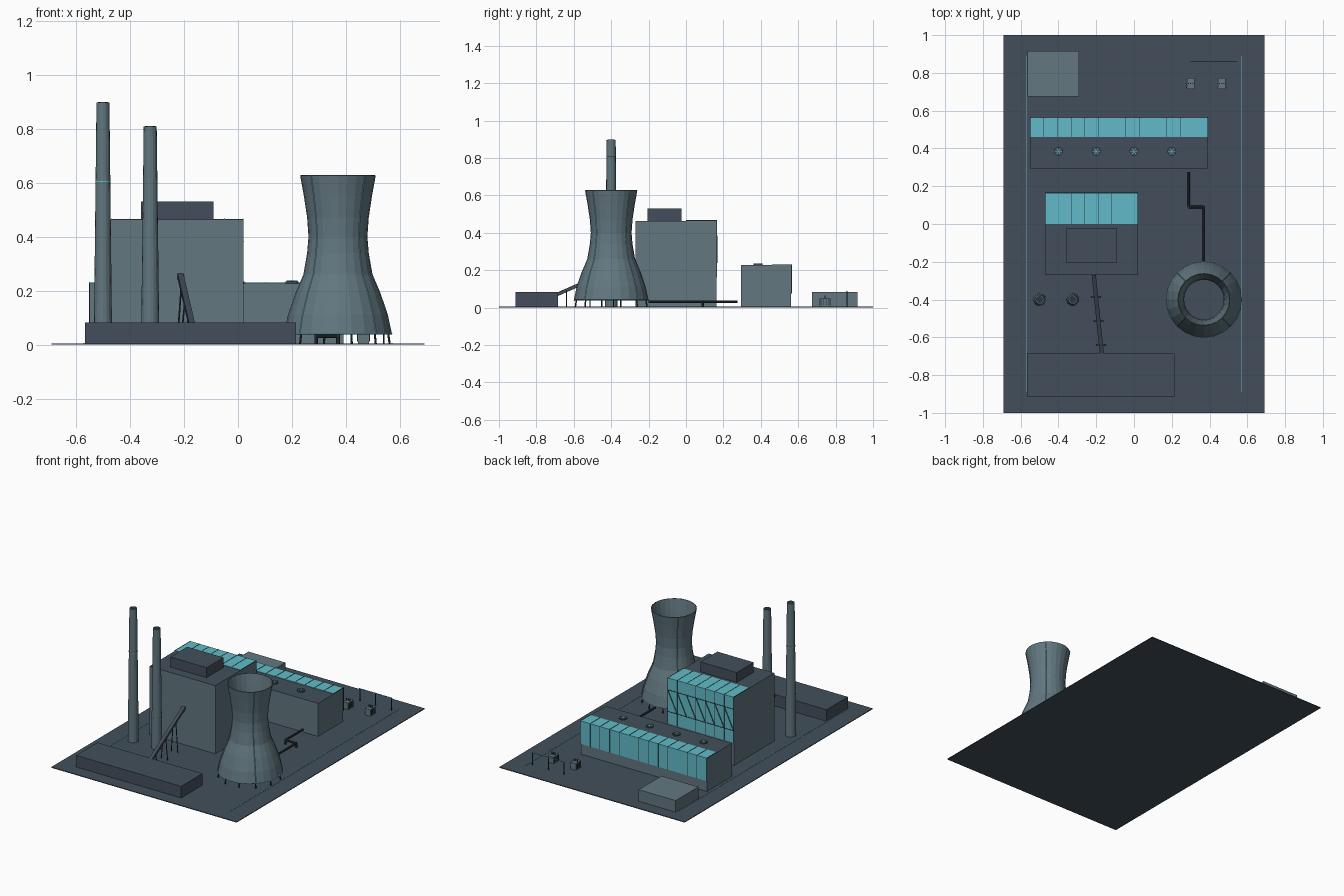
import bpy, bmesh, math
from mathutils import Vector

cube = bpy.data.objects.get("Cube")
if cube:
    bpy.data.objects.remove(cube, do_unlink=True)


def material(name, rgb):
    m = bpy.data.materials.new(name)
    m.use_nodes = True
    m.diffuse_color = (*rgb, 1)
    m.node_tree.nodes["Principled BSDF"].inputs["Base Color"].default_value = (*rgb, 1)
    return m


SLATE = material("dark slate", (0.056, 0.078, 0.105))
GREY = material("blue grey", (0.122, 0.185, 0.215))
TEAL = material("teal panel", (0.12, 0.5, 0.58))
STEEL = material("dark steel", (0.025, 0.037, 0.045))


def finish(bm, name, mat):
    mesh = bpy.data.meshes.new(name)
    bm.to_mesh(mesh)
    bm.free()
    mesh.materials.append(mat)
    ob = bpy.data.objects.new(name, mesh)
    bpy.context.collection.objects.link(ob)
    return ob


def box(name, xs, ys, zs, mat):
    """Box from its x, y and z ranges."""
    bm = bmesh.new()
    bmesh.ops.create_cube(bm, size=1)
    for v in bm.verts:
        v.co = [(r[0] + r[1]) / 2 + c * (r[1] - r[0]) for r, c in zip((xs, ys, zs), v.co)]
    return finish(bm, name, mat)


def beam(name, a, b, mat, r=0.004, r2=None, sides=6):
    """Straight, optionally tapered bar between two points."""
    a, b = Vector(a), Vector(b)
    bm = bmesh.new()
    bmesh.ops.create_cone(bm, cap_ends=True, segments=sides, radius1=r,
                          radius2=r if r2 is None else r2, depth=(b - a).length)
    ob = finish(bm, name, mat)
    ob.location = (a + b) / 2
    ob.rotation_euler = (b - a).to_track_quat('Z', 'Y').to_euler()
    return ob


def strip(name, a, b, mat, w, h):
    """Rectangular bar between two points, w wide and h high."""
    a, b = Vector(a), Vector(b)
    ob = box(name, (-w / 2, w / 2), (-h / 2, h / 2), (-(b - a).length / 2, (b - a).length / 2), mat)
    ob.location = (a + b) / 2
    ob.rotation_euler = (b - a).to_track_quat('Z', 'Y').to_euler()
    return ob


# Ground slab and painted boundary lines
G = 0.005
box("ground_slab", (-0.69, 0.69), (-1, 1), (0, G), SLATE)
for x in (-0.57, 0.57):
    box("boundary_line", (x - 0.0015, x + 0.0015), (-0.89, 0.89), (G, G + 0.002), TEAL)


def hall(name, xs, ys, top, glass_y, glass_z, panels):
    """Block with dark roof, teal rear glazing over roof and wall, and panel ribs."""
    ob = box(name, xs, ys, (G, top), GREY)
    ob.data.materials.append(SLATE)
    for p in ob.data.polygons:
        p.material_index = int(p.normal.z > 0.5)
    back = ys[1]
    box(name + "_roof_glass", xs, (glass_y, back), (top, top + 0.003), TEAL)
    box(name + "_wall_glass", xs, (back, back + 0.003), (glass_z, top + 0.003), TEAL)
    for i in range(panels + 1):
        x = xs[0] + (xs[1] - xs[0]) * i / panels
        rx = (x - 0.001, x + 0.001)
        box(name + "_roof_rib", rx, (glass_y, back + 0.003), (top, top + 0.0045), STEEL)
        box(name + "_wall_rib", rx, (back, back + 0.0045), (glass_z, top + 0.004), STEEL)


# Boiler house with roof unit and braced rear wall
BX, BY = (-0.47, 0.02), (-0.27, 0.162)
hall("boiler_house", BX, BY, 0.463, 0, 0.16, 7)
box("boiler_roof_unit", (-0.36, -0.09), (-0.205, -0.025), (0.463, 0.53), SLATE)
step = (BX[1] - BX[0]) / 7
for z in (0.24, 0.385):
    box("wall_rail", BX, (BY[1], BY[1] + 0.005), (z - 0.002, z + 0.002), STEEL)
for i in range(7):
    x = BX[0] + step * i
    beam("wall_brace", (x, BY[1] + 0.003, 0.24), (x + step, BY[1] + 0.003, 0.385), STEEL, 0.0025, sides=4)

# Turbine hall with roof fans
hall("turbine_hall", (-0.55, 0.39), (0.295, 0.562), 0.227, 0.46, 0.075, 13)
for x in (-0.4, -0.2, 0, 0.2):
    beam("roof_fan", (x, 0.385, 0.227), (x, 0.385, 0.235), SLATE, 0.024, sides=12)
    for k in range(3):
        c, s = 0.02 * math.cos(k * math.pi / 3), 0.02 * math.sin(k * math.pi / 3)
        strip("fan_blade", (x - c, 0.385 - s, 0.236), (x + c, 0.385 + s, 0.236), TEAL, 0.003, 0.002)

# Fuel shed and office
box("fuel_shed", (-0.567, 0.215), (-0.912, -0.685), (G, 0.083), SLATE)
box("office", (-0.565, -0.29), (0.675, 0.917), (G, 0.083), GREY)

# Chimneys with dark mouths and a painted band
for x, top, band in ((-0.5, 0.897, 0.605), (-0.325, 0.808, 0.215)):
    beam("chimney", (x, -0.4, G), (x, -0.4, top), GREY, 0.034, 0.024, 16)
    beam("chimney_mouth", (x, -0.4, top), (x, -0.4, top + 0.001), STEEL, 0.019, sides=16)
    r = 0.034 - 0.01 * band / top + 0.0008
    beam("chimney_band", (x, -0.4, band - 0.002), (x, -0.4, band + 0.002),
         TEAL if band > 0.5 else GREY, r, sides=16)

# Cooling tower: open waisted shell
CX, CY, N = 0.37, -0.4, 24
profile = [(0.2, 0.04), (0.185, 0.11), (0.158, 0.19), (0.128, 0.26), (0.114, 0.34),
           (0.109, 0.4), (0.114, 0.47), (0.126, 0.55), (0.14, 0.627)]


def ring_point(r, z, a):
    return (CX + r * math.cos(a), CY + r * math.sin(a), z)


bm = bmesh.new()
rings = [[bm.verts.new(ring_point(r, z, math.tau * i / N)) for i in range(N)] for r, z in profile]
for lo, hi in zip(rings, rings[1:]):
    for i in range(N):
        j = (i + 1) % N
        bm.faces.new((lo[i], lo[j], hi[j], hi[i]))
shell = finish(bm, "cooling_tower", GREY)
wall = shell.modifiers.new("wall", 'SOLIDIFY')
wall.thickness = 0.004
wall.offset = -1

# Tower ribs, base ring and legs
for k in range(4):
    a = math.pi / 4 + k * math.pi / 2
    for (r, z), (r2, z2) in zip(profile, profile[1:]):
        beam("tower_rib", ring_point(r, z, a), ring_point(r2, z2, a), TEAL, 0.0015, sides=4)
for i in range(N):
    a, b = math.tau * i / N, math.tau * (i + 1) / N
    beam("tower_base_ring", ring_point(0.2, 0.04, a), ring_point(0.2, 0.04, b), TEAL, 0.002, sides=4)
for i in range(12):
    a = math.tau * (i + 0.5) / 12
    beam("tower_leg", ring_point(0.198, G, a), ring_point(0.192, 0.045, a), STEEL, 0.004)

# Cooling water pipe
path = [(0.37, -0.2), (0.37, 0.09), (0.29, 0.09), (0.29, 0.275)]
for p, q in zip(path, path[1:]):
    beam("water_pipe", (*p, 0.032), (*q, 0.032), STEEL, 0.007, sides=8)
for x, y in path[1:3]:
    beam("pipe_stand", (x, y, G), (x, y, 0.038), STEEL, 0.007, sides=8)

# Sloping conveyor on splayed trestles
low, high = Vector((-0.17, -0.69, 0.07)), Vector((-0.213, -0.27, 0.255))
strip("conveyor", low, high, SLATE, 0.022, 0.018)
for t in (0.12, 0.42, 0.72):
    p = low.lerp(high, t)
    for side in (-1, 1):
        beam("conveyor_leg", (p.x + side * 0.024, p.y, G), (p.x + side * 0.01, p.y, p.z), STEEL, 0.003)

# Transformers with fins and bushings
for x in (0.3, 0.465):
    box("transformer", (x - 0.02, x + 0.02), (0.715, 0.772), (G, 0.05), GREY)
    for k in range(4):
        y = 0.722 + k * 0.014
        box("cooling_fin", (x - 0.024, x + 0.024), (y - 0.002, y + 0.002), (0.012, 0.045), STEEL)
    for k in (-1, 0, 1):
        beam("bushing", (x + k * 0.012, 0.744, 0.05), (x + k * 0.012, 0.744, 0.066), SLATE, 0.003)

# Switchyard gantry
for x in (0.305, 0.42, 0.54):
    beam("gantry_post", (x, 0.86, G), (x, 0.86, 0.09), STEEL, 0.003)
beam("gantry_bar", (0.3, 0.86, 0.088), (0.545, 0.86, 0.088), TEAL, 0.003)
